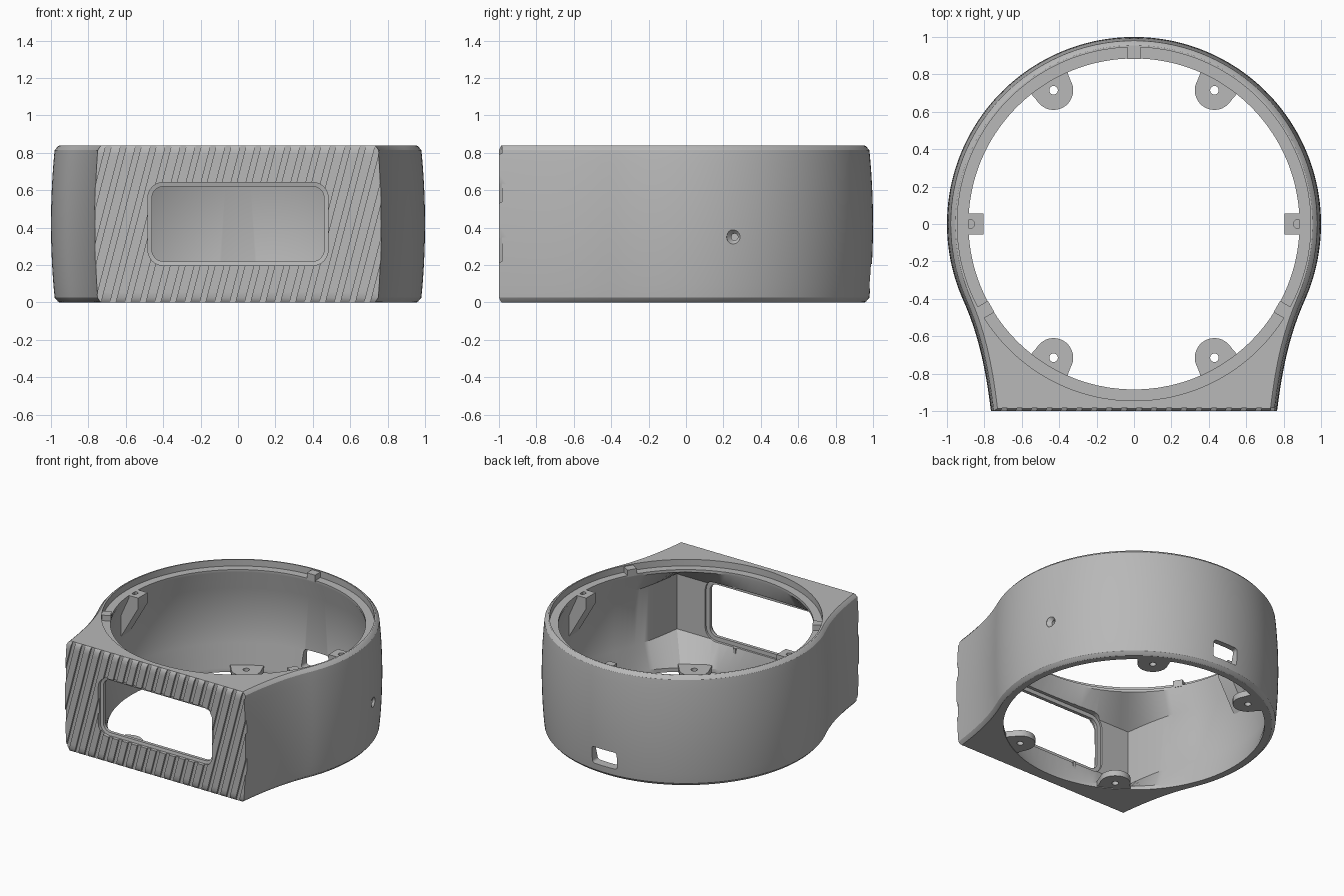
import bpy, bmesh
from math import sin, cos, pi, radians, hypot
from mathutils import Vector, Matrix

if "Cube" in bpy.data.objects:
    bpy.data.objects.remove(bpy.data.objects["Cube"])

grey = bpy.data.materials.new("warm_grey_plastic")
grey.use_nodes = True
COLOR = (0.48, 0.48, 0.48, 1)
grey.diffuse_color = COLOR
grey.node_tree.nodes["Principled BSDF"].inputs["Base Color"].default_value = COLOR
H = 0.84


def add_loft(bm, rings):
    """Skin a list of equal-length rings and cap both ends."""
    rows = [[bm.verts.new(p) for p in ring] for ring in rings]
    n = len(rows[0])
    for a, b in zip(rows, rows[1:]):
        for i in range(n):
            j = (i + 1) % n
            bm.faces.new((a[i], a[j], b[j], b[i]))
    bm.faces.new(rows[0])
    bm.faces.new(rows[-1])


def finish(name, bm):
    bmesh.ops.recalc_face_normals(bm, faces=bm.faces)
    mesh = bpy.data.meshes.new(name)
    bm.to_mesh(mesh)
    bm.free()
    mesh.materials.append(grey)
    obj = bpy.data.objects.new(name, mesh)
    bpy.context.collection.objects.link(obj)
    return obj


def loft(name, *ring_sets):
    bm = bmesh.new()
    for rings in ring_sets:
        add_loft(bm, rings)
    return finish(name, bm)


def activate(obj):
    bpy.ops.object.select_all(action="DESELECT")
    obj.select_set(True)
    bpy.context.view_layer.objects.active = obj


def cut(obj, cutter):
    mod = obj.modifiers.new("cut", "BOOLEAN")
    mod.operation, mod.solver, mod.object = "DIFFERENCE", "EXACT", cutter
    activate(obj)
    bpy.ops.object.modifier_apply(modifier=mod.name)
    bpy.data.objects.remove(cutter)


def smooth(obj, angle=30):
    activate(obj)
    bpy.ops.object.shade_smooth_by_angle(angle=radians(angle))


def circle(r, z, n=96, x=0, y=0):
    return [(x + r * cos(2 * pi * i / n), y + r * sin(2 * pi * i / n), z) for i in range(n)]


def prism(polygon, z0, z1):
    return [[(x, y, z) for x, y in polygon] for z in (z0, z1)]


def box(x0, x1, y0, y1, z0, z1):
    return prism([(x0, y0), (x1, y0), (x1, y1), (x0, y1)], z0, z1)


def half_outline():
    """Right half of the plan: round back, concave flare, flat front."""
    pts = [(cos(a), sin(a)) for a in (radians(90 - 114 * i / 56) for i in range(57))]
    ctrl = [Vector(p) for p in (pts[-1], (0.824, -0.608), (0.79, -0.8), (0.765, -1))]
    for i in range(1, 15):
        t = i / 14
        s = 1 - t
        p = s**3 * ctrl[0] + 3 * s * s * t * ctrl[1] + 3 * s * t * t * ctrl[2] + t**3 * ctrl[3]
        pts.append(tuple(p))
    return pts + [(0.765 * (1 - i / 10), -1) for i in range(1, 11)]


HALF = half_outline()
PLAN = HALF + [(-x, y) for x, y in HALF[-2:0:-1]]


def plan_ring(z, inset, front):
    return [(x * (1 - inset), y * (1 - inset if y > 0 else front), z) for x, y in PLAN]


def opening_ring(z, r):
    return [(x / hypot(x, y) * r, y / hypot(x, y) * r, z) for x, y in PLAN]


# Bulged outer body with rounded rims
rings = []
for k in range(19):
    t = k / 18
    z = H * (1 - cos(pi * t)) / 2
    edge = max(0, 1 - min(z, H - z) / 0.03) ** 2
    rings.append(plan_ring(z, 0.022 * (2 * z / H - 1) ** 2 + 0.024 * edge, 1 - 0.014 * edge))
body = loft("housing_body", rings)

# Hollow inside, sloping in to the round openings
cut(body, loft("cavity_cutter", [
    opening_ring(-0.05, 0.905), opening_ring(0.03, 0.905),
    plan_ring(0.2, 0.048, 0.93), plan_ring(0.62, 0.048, 0.93),
    opening_ring(0.77, 0.885), opening_ring(H + 0.05, 0.885)]))

# Recess for a lid around the top opening
cut(body, loft("lid_recess_cutter", [circle(0.945, 0.79, 144), circle(0.945, H + 0.05, 144)]))


# Front window, stepped on both sides of the plate
def window_ring(y, grow, hx=0.46, hz=0.2, r=0.06):
    ring = []
    for sx, sz, start in ((1, 1, 0), (-1, 1, 90), (-1, -1, 180), (1, -1, 270)):
        for i in range(7):
            a = radians(start + 15 * i)
            ring.append((sx * (hx - r) + (r + grow) * cos(a), y,
                         0.42 + sz * (hz - r) + (r + grow) * sin(a)))
    return ring


cut(body, loft("window_cutter", [
    window_ring(-1.05, 0.022), window_ring(-0.975, 0.022), window_ring(-0.97, 0),
    window_ring(-0.945, 0), window_ring(-0.944, 0.03), window_ring(-0.85, 0.03)]))

# Slanted grip grooves across the front
LEAN, PITCH, WIDTH = 0.26, 0.08, 0.03
grooves = []
for i in range(-12, 13):
    grooves.append([[(i * PITCH + side * WIDTH / 2 + LEAN * (z - H / 2), y, z)
                     for side, y in ((-1, -1.05), (1, -1.05), (1, -0.985), (-1, -0.985))]
                    for z in (-0.05, H + 0.05)])
cut(body, loft("groove_cutter", *grooves))


# Countersunk side hole and rear cable slot
def side_ring(x, r):
    return [(x, 0.26 + r * cos(pi * i / 12), 0.35 + r * sin(pi * i / 12)) for i in range(24)]


cut(body, loft("side_hole_cutter", [
    side_ring(1.02, 0.05), side_ring(0.97, 0.042), side_ring(0.945, 0.018), side_ring(0.85, 0.018)]))
slot = [(x, y, z - 0.28) for x, y, z in window_ring(0.8, 0, 0.105, 0.065, 0.02)]
cut(body, loft("slot_cutter", [slot, [(x, 1.1, z) for x, y, z in slot]]))
smooth(body)

# Four screw tabs around the bottom opening
for sx, x_name in ((1, "left"), (-1, "right")):
    for sy, y_name in ((1, "back"), (-1, "front")):
        center = Vector((sx * 0.43, sy * 0.715))
        out = center.normalized()
        side = Vector((-out.y, out.x))
        local = [(0.105 * cos(a), 0.105 * sin(a)) for a in (pi / 2 + pi * i / 20 for i in range(21))]
        local += [(0.085, -0.12), (0.085, 0.12)]
        shape = [tuple(center + out * u + side * v) for u, v in local]
        tab = loft(f"{y_name}_{x_name}_screw_tab", prism(shape, 0.005, 0.05))
        cut(tab, loft("tab_hole_cutter", [circle(0.023, z, 24, *center) for z in (-0.1, 0.2)]))
        smooth(tab)

# Side lid bosses with sloped undersides
for sx, x_name in ((1, "left"), (-1, "right")):
    profile = [(0.805, 0.79), (0.945, 0.79), (0.955, 0.6), (0.955, 0.45), (0.805, 0.71)]
    boss = loft(f"{x_name}_lid_boss", [[(sx * x, y, z) for x, z in profile] for y in (-0.056, 0.056)])
    cut(boss, loft("boss_hole_cutter", [circle(0.023, z, 24, sx * 0.875, 0) for z in (0.66, 0.9)]))
    smooth(boss)

# Three locating keys in the lid recess
for angle, name in ((90, "back"), (-30, "left"), (210, "right")):
    key = loft(f"{name}_locating_key", box(0.882, 0.955, -0.035, 0.035, 0.78, 0.832))
    key.data.transform(Matrix.Rotation(radians(angle), 4, "Z"))

# Thin ribs behind the front plate, above and below the window
ribs = [box(x - 0.01, x + 0.01, -0.94, -0.912, z0, z1)
        for x in (-0.23, 0.23) for z0, z1 in ((0.06, 0.19), (0.65, 0.76))]
loft("front_plate_ribs", *ribs)
